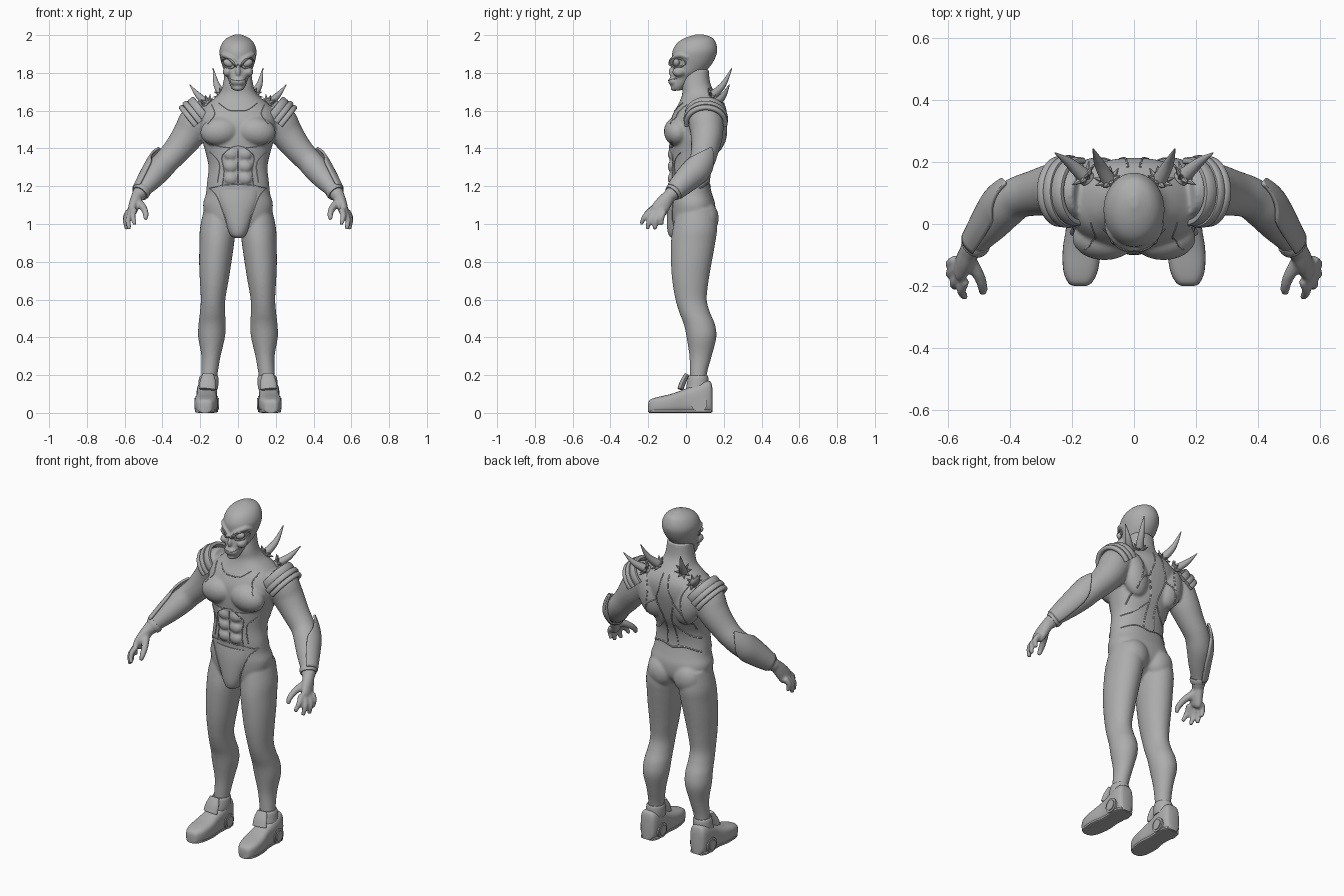
import bpy, bmesh, math
from mathutils import Vector, Matrix
from mathutils.bvhtree import BVHTree

if "Cube" in bpy.data.objects:
    bpy.data.objects.remove(bpy.data.objects["Cube"])

grey = bpy.data.materials.new("plain_grey")
grey.use_nodes = True
grey.diffuse_color = (0.42, 0.42, 0.42, 1)
grey.node_tree.nodes["Principled BSDF"].inputs["Base Color"].default_value = (0.42, 0.42, 0.42, 1)
X, Y, Z = Vector((1, 0, 0)), Vector((0, 1, 0)), Vector((0, 0, 1))


# ---------- helpers ----------
def spline(rows, steps=4):
    """Catmull-Rom resampling of equal-length tuples."""
    out = []
    for i in range(len(rows) - 1):
        a, b, c, d = (rows[max(0, min(len(rows) - 1, i + k))] for k in (-1, 0, 1, 2))
        for s in range(steps):
            t = s / steps
            out.append(tuple(q + t / 2 * (r - p + t * (2*p - 5*q + 4*r - w + t * (3*q - p - 3*r + w)))
                             for p, q, r, w in zip(a, b, c, d)))
    return out + [tuple(rows[-1])]


def loft(bm, rows, axes=None, ref=X, seg=20, power=1.0, steps=4):
    """Rings (x, y, z, ra, rb) in fixed axes, or square to the path."""
    rows = spline([r if len(r) == 5 else (*r, r[3]) for r in rows], steps)
    pts = [Vector(r[:3]) for r in rows]
    rings = []
    for i, row in enumerate(rows):
        if axes:
            u, v = axes
        else:
            t = (pts[min(i + 1, len(pts) - 1)] - pts[max(i - 1, 0)]).normalized()
            u = (ref - t * ref.dot(t)).normalized()
            v = t.cross(u)
        ring = []
        for k in range(seg):
            a = math.tau * k / seg
            c, s = math.cos(a), math.sin(a)
            c = math.copysign(abs(c) ** power, c)
            s = math.copysign(abs(s) ** power, s)
            ring.append(bm.verts.new(pts[i] + u * c * max(row[3], .001) + v * s * max(row[4], .001)))
        rings.append(ring)
    for p, q in zip(rings, rings[1:]):
        for k in range(seg):
            bm.faces.new((p[k], p[k - 1], q[k - 1], q[k]))
    bm.faces.new(rings[0])
    bm.faces.new(rings[-1][::-1])


def levels(rows, x=0.0):
    """Rows (z, half width, front y, back y) to rings."""
    return [(x, (f + b) / 2, z, w, (b - f) / 2) for z, w, f, b in rows]


def ball(bm, pos, size, tilt=0.0):
    m = Matrix.Translation(pos) @ Matrix.Rotation(math.radians(tilt), 4, "Y") @ Matrix.Diagonal((*size, 1))
    bmesh.ops.create_uvsphere(bm, u_segments=24, v_segments=16, radius=1, matrix=m)


def flip(bm):
    """Add the mirrored copy for the right side."""
    geom = bmesh.ops.duplicate(bm, geom=bm.verts[:] + bm.edges[:] + bm.faces[:])["geom"]
    for v in geom:
        if isinstance(v, bmesh.types.BMVert):
            v.co.x = -v.co.x


def finish(bm, name, voxel=0, smooth=4, thick=0, angle=40):
    bmesh.ops.recalc_face_normals(bm, faces=bm.faces[:])
    me = bpy.data.meshes.new(name)
    bm.to_mesh(me)
    bm.free()
    me.materials.append(grey)
    me.polygons.foreach_set("use_smooth", [True] * len(me.polygons))
    me.set_sharp_from_angle(angle=math.radians(angle))
    ob = bpy.data.objects.new(name, me)
    bpy.context.collection.objects.link(ob)
    if thick:
        mod = ob.modifiers.new("Thickness", "SOLIDIFY")
        mod.thickness, mod.offset = thick, 0
    if voxel:
        mod = ob.modifiers.new("Fuse", "REMESH")
        mod.mode, mod.voxel_size, mod.use_smooth_shade = "VOXEL", voxel, True
        mod = ob.modifiers.new("Relax", "SMOOTH")
        mod.factor, mod.iterations = 0.5, smooth
    return ob


def seam(bm, tree, path, side, width=.003, steps=5):
    """Thin bead laid on a surface, path in (x, z)."""
    rows = []
    for x, z in spline(path, steps):
        hit = tree.ray_cast(Vector((x, side, z)), Vector((0, -side, 0)))[0]
        if hit:
            rows.append((*hit, width))
    if len(rows) > 1:
        loft(bm, rows, ref=Y, seg=6, steps=1)


def surface(ob):
    return BVHTree.FromObject(ob, bpy.context.evaluated_depsgraph_get())


# ---------- body: limbs, hands and trunk fused ----------
bm = bmesh.new()
leg = [(1.08, .10, .08, -.05, .155), (.98, .107, .094, -.07, .165), (.9, .112, .092, -.08, .155),
       (.8, .12, .086, -.08, .137), (.7, .126, .076, -.073, .12), (.6, .132, .065, -.056, .11),
       (.53, .135, .067, -.035, .128), (.47, .137, .072, -.012, .153), (.4, .14, .071, .003, .161),
       (.3, .143, .051, .018, .136), (.2, .152, .043, .02, .11), (.1, .162, .042, .02, .11)]
loft(bm, [(x, (f + b) / 2, z, w, (b - f) / 2) for z, x, w, f, b in leg], (X, Y), seg=28)
loft(bm, [(.16, .10, 1.59, .075), (.215, .105, 1.55, .092), (.26, .11, 1.475, .086), (.32, .10, 1.395, .074),
          (.375, .085, 1.335, .068), (.42, .05, 1.285, .068), (.46, 0, 1.235, .058),
          (.505, -.055, 1.18, .042), (.53, -.085, 1.15, .037)], seg=24)
ball(bm, (.085, .105, 1.03), (.085, .068, .09))
ball(bm, (.095, -.045, 1.49), (.105, .072, .078), 8)
ball(bm, (.12, .15, 1.5), (.08, .065, .13), 12)
for z in (1.24, 1.305, 1.37):
    ball(bm, (.038, -.075, z), (.036, .022, .031))
# palm, fingers and thumb
loft(bm, [(.53, -.085, 1.155, .032), (.545, -.115, 1.115, .03, .042), (.56, -.145, 1.07, .024, .046),
          (.564, -.155, 1.055, .015, .035)])
for base, tip in [((.546, -.182, 1.078), (.545, -.238, .998)), ((.564, -.168, 1.066), (.575, -.205, .972)),
                  ((.576, -.143, 1.062), (.588, -.165, .97)), ((.578, -.115, 1.07), (.588, -.13, .995))]:
    mid = Vector(base).lerp(Vector(tip), .5) + Vector((.012, -.006, .004))
    loft(bm, [(*base, .016), (*mid, .0155), (*tip, .011)], seg=12)
loft(bm, [(.53, -.12, 1.115, .024), (.50, -.17, 1.085, .019), (.488, -.21, 1.05, .016), (.492, -.222, 1.022, .011)], seg=12)
flip(bm)
loft(bm, levels([(.94, .03, -.06, .06), (.98, .09, -.075, .11), (1.03, .165, -.08, .15), (1.1, .185, -.082, .155),
                 (1.16, .17, -.08, .138), (1.22, .164, -.08, .125), (1.3, .156, -.08, .135), (1.38, .172, -.085, .17),
                 (1.46, .195, -.09, .195), (1.54, .208, -.085, .212), (1.6, .195, -.06, .212),
                 (1.645, .15, -.035, .195), (1.69, .1, -.02, .16), (1.74, .08, -.02, .13),
                 (1.82, .068, -.005, .12)]), (X, Y), seg=40, power=.88)
body = finish(bm, "body", .0075)

# ---------- head ----------
bm = bmesh.new()
ball(bm, (.055, -.038, 1.805), (.026, .034, .026))
loft(bm, [(.004, -.08, 1.84, .012), (.04, -.066, 1.877, .013), (.075, -.03, 1.895, .013), (.09, .01, 1.88, .008)], ref=Y)
flip(bm)
loft(bm, levels([(1.708, .026, -.072, -.02), (1.73, .04, -.08, 0), (1.77, .053, -.08, .05), (1.8, .07, -.074, .095),
                 (1.84, .084, -.068, .132), (1.88, .095, -.074, .155), (1.92, .098, -.07, .166), (1.96, .083, -.045, .158),
                 (1.987, .055, 0, .138), (2.004, .012, .055, .09)]), (X, Y), seg=36)
ball(bm, (0, -.065, 1.755), (.042, .029, .026))
ball(bm, (0, -.076, 1.805), (.013, .016, .025))
ball(bm, (0, -.06, 1.72), (.028, .022, .016))
head = finish(bm, "head", .0055, 3)

# ---------- eyes and face lines ----------
face = surface(head)
bm = bmesh.new()
ball(bm, (.05, -.05, 1.852), (.029, .019, .02), -25)
flip(bm)
finish(bm, "eyes")
bm = bmesh.new()
oval = []
for k in range(21):
    a = math.tau * k / 20
    dx, dz = .035 * math.cos(a), .025 * math.sin(a)
    oval.append((.05 + dx * .9 - dz * .42, 1.852 + dx * .42 + dz * .9))
seam(bm, face, oval, -1, .005, 2)
seam(bm, face, [(0, 1.76), (.025, 1.762), (.046, 1.772)], -1, .0025)
flip(bm)
finish(bm, "face_lines")

# ---------- suit seams on front and back ----------
skin = surface(body)
front = [[(0, 1.6), (.05, 1.605), (.1, 1.64)], [(.14, 1.63), (.125, 1.58), (.16, 1.53)],
         [(0, 1.415), (.05, 1.405), (.11, 1.412), (.165, 1.44)], [(0, 1.40), (0, 1.3), (0, 1.2)],
         [(.03, 1.41), (.085, 1.36), (.075, 1.28), (.085, 1.2)], [(.15, 1.38), (.10, 1.32), (.11, 1.22)],
         [(0, 1.21), (.08, 1.205), (.155, 1.19)], [(.155, 1.19), (.11, 1.14), (.06, 1.0)]]
back = [[(.02, 1.66), (.03, 1.58), (.055, 1.5), (.025, 1.38), (.035, 1.22)], [(.055, 1.5), (.12, 1.45), (.14, 1.33)],
        [(.14, 1.62), (.11, 1.55), (.12, 1.45)], [(.028, 1.36), (.09, 1.3), (.15, 1.27)],
        [(0, 1.2), (.08, 1.215), (.155, 1.19)]]
bm = bmesh.new()
for path in front:
    seam(bm, skin, path, -1)
for path in back:
    seam(bm, skin, path, 1, .004)
flip(bm)
finish(bm, "suit_seams")

# ---------- groin guard ----------
bm = bmesh.new()
loft(bm, levels([(.925, .018, -.07, -.01), (.94, .04, -.09, 0), (.98, .058, -.1, 0), (1.05, .08, -.1, 0),
                 (1.12, .105, -.095, 0), (1.18, .115, -.085, 0)]), (X, Y), seg=28)
finish(bm, "groin_guard")

# ---------- shoulder bands ----------
bm = bmesh.new()
axis, up = Vector((.78, 0, -.62)), Vector((.62, 0, .78))
for shift, radius, wide in ((-.035, .10, .022), (0, .106, .016), (.03, .103, .014)):
    arc = []
    for k in range(17):
        a = math.radians(-100 + 200 * k / 16)
        p = Vector((.212, .105, 1.555)) + axis * shift + (up * math.cos(a) + Y * math.sin(a)) * radius
        arc.append((*p, wide, .012))
    loft(bm, arc, ref=axis, seg=12, steps=2, power=.7)
flip(bm)
finish(bm, "shoulder_bands")

# ---------- back spikes with jagged collars ----------
bm = bmesh.new()
for base, mid, tip in [((.075, .13, 1.67), (.112, .195, 1.735), (.132, .243, 1.825)),
                       ((.15, .145, 1.63), (.205, .195, 1.675), (.256, .23, 1.738))]:
    loft(bm, [(*base, .026), (*mid, .017), (*tip, .002)], seg=14, steps=6)
    b = Vector(base)
    d = (Vector(mid) - b).normalized()
    u = d.orthogonal().normalized()
    for k in range(8):
        r = Matrix.Rotation(math.tau * k / 8, 3, d) @ u
        loft(bm, [(*(b + d * .015 + r * .012), .014), (*(b + d * .035 + r * .048), .001)],
             ref=d, seg=6, steps=1)
flip(bm)
finish(bm, "back_spikes")

# ---------- forearm guards ----------
bm = bmesh.new()
out = Vector((.75, .55, .36))
grid = []
path = spline([(.362, .098, 1.385, .066, .08), (.388, .08, 1.34, .075, .6), (.42, .05, 1.287, .077, 1.15),
               (.46, 0, 1.236, .066, 1.35), (.512, -.064, 1.172, .047, 1.5)], 5)
for i, (x, y, z, r, half) in enumerate(path):
    j = min(i, len(path) - 2)
    t = (Vector(path[j + 1][:3]) - Vector(path[j][:3])).normalized()
    u = (out - t * out.dot(t)).normalized()
    v = t.cross(u)
    grid.append([bm.verts.new(Vector((x, y, z)) + (u * math.cos(half * k / 8) + v * math.sin(half * k / 8)) * r)
                 for k in range(-8, 9)])
for p, q in zip(grid, grid[1:]):
    for k in range(16):
        bm.faces.new((p[k], p[k + 1], q[k + 1], q[k]))
flip(bm)
finish(bm, "forearm_guards", thick=.012)

# ---------- wrist bands ----------
bm = bmesh.new()
loft(bm, [(.505, -.055, 1.18, .046), (.512, -.064, 1.171, .048), (.52, -.074, 1.161, .044)], steps=2)
flip(bm)
finish(bm, "wrist_bands")

# ---------- shoes ----------
bm = bmesh.new()
shoe = [(-.2, .02, .05), (-.19, .038, .07), (-.15, .056, .084), (-.08, .061, .1), (-.01, .054, .125),
        (.05, .055, .15), (.1, .054, .168), (.13, .045, .165), (.14, .03, .13)]
loft(bm, [(.165 + max(0, -y) * .05, y, h / 2, w, h / 2) for y, w, h in shoe], (X, Z), seg=32, power=.62)
for v in bm.verts:
    v.co.z = max(v.co.z, .004)
flip(bm)
finish(bm, "shoes")

# ---------- soles ----------
bm = bmesh.new()
loft(bm, [(.165 + max(0, -y) * .05, y, .009, w, .009)
          for y, w in ((-.196, .02), (-.18, .042), (-.14, .055), (-.07, .059), (0, .05), (.1, .055), (.135, .04))],
     (X, Z), seg=20, power=.5)
flip(bm)
finish(bm, "soles")

# ---------- ankle cuffs ----------
bm = bmesh.new()
loft(bm, [(.16, .06, .125, .052, .06), (.157, .062, .15, .053, .058), (.155, .064, .185, .051, .054),
          (.154, .065, .197, .045, .049)], (X, Y), seg=28)
loft(bm, [(.158, .005, .205, .03, .012), (.16, -.015, .165, .042, .016), (.163, -.03, .125, .045, .016)], seg=16)
flip(bm)
finish(bm, "ankle_cuffs")

# ---------- heel discs, inner and outer ----------
bm = bmesh.new()
for side in (-1, 1):
    for radius, reach in ((.042, .06), (.03, .065)):
        m = Matrix.Translation((.165 + side * reach / 2, .07, .048)) @ Matrix.Rotation(math.pi / 2, 4, "Y")
        bmesh.ops.create_cone(bm, cap_ends=True, segments=28, radius1=radius, radius2=radius, depth=reach, matrix=m)
flip(bm)
finish(bm, "heel_discs", angle=30)
